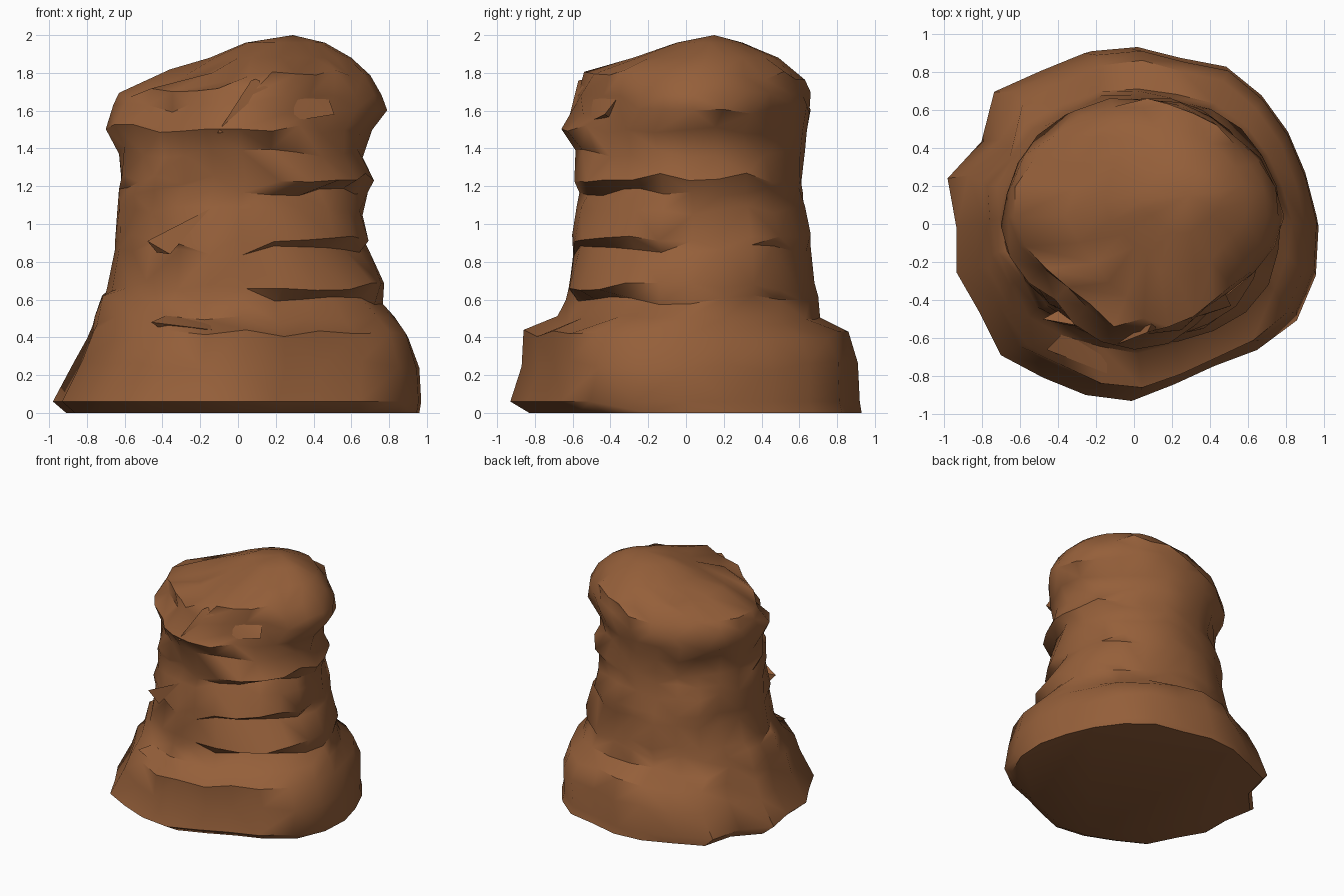
import bpy, bmesh, math, random
from mathutils import Vector

random.seed(4)
cube = bpy.data.objects.get("Cube")
if cube:
    bpy.data.objects.remove(cube, do_unlink=True)

brown = bpy.data.materials.new("rock brown")
brown.use_nodes = True
COLOR = (0.30, 0.115, 0.042, 1)
brown.diffuse_color = COLOR
brown.node_tree.nodes["Principled BSDF"].inputs["Base Color"].default_value = COLOR


def finish(name, bm):
    """Turn a bmesh into a shaded, coloured object."""
    bmesh.ops.recalc_face_normals(bm, faces=bm.faces)
    mesh = bpy.data.meshes.new(name)
    bm.to_mesh(mesh)
    bm.free()
    mesh.materials.append(brown)
    obj = bpy.data.objects.new(name, mesh)
    bpy.context.collection.objects.link(obj)
    bpy.ops.object.select_all(action="DESELECT")
    obj.select_set(True)
    bpy.context.view_layer.objects.active = obj
    bpy.ops.object.shade_smooth_by_angle(angle=math.radians(42))


# Outlines of foot and head: radius every 15 degrees
FOOT = [.98, .95, .95, .96, .97, .92, .95, .96, .96, 1.02, .91, 1.0,
        .92, .95, .92, .97, .93, .93, .93, .87, .86, .93, 1.0, 1.0]
HEAD = [1, .98, .95, .94, .95, .98, 1, 1, 1, 1, 1, 1,
        1, .95, .88, .83, .87, .95, 1, .96, .9, .86, .9, .96]
N = len(FOOT)

# Rings: height, x min, x max, y min, y max, ledge push, ledge angle
RINGS = [
    (0, -.91, .96, -.83, .93, 0, 0), (.06, -.98, .97, -.93, .92, 0, 0),
    (.25, -.87, .96, -.87, .91, 0, 0), (.41, -.80, .90, -.86, .86, 0, 0),
    (.49, -.77, .83, -.68, .71, 0, 0), (.60, -.72, .77, -.64, .70, -.06, -46),
    (.67, -.69, .77, -.62, .68, .04, -42), (.86, -.65, .70, -.60, .66, -.06, -50),
    (.92, -.65, .68, -.60, .66, .04, -46), (1.07, -.64, .66, -.58, .63, -.01, -50),
    (1.17, -.63, .69, -.57, .62, -.06, -48), (1.24, -.62, .72, -.58, .61, .02, -54),
    (1.38, -.63, .66, -.60, .63, -.02, -75), (1.50, -.70, .71, -.66, .64, 0, 0),
    (1.61, -.66, .79, -.58, .66, 0, 0), (1.69, -.63, .76, -.57, .66, 0, 0),
    (1.79, -.36, .70, -.54, .63, 0, 0), (1.88, -.15, .60, -.28, .49, 0, 0),
    (1.96, .04, .46, -.05, .30, 0, 0)]


def ring_points(z, x0, x1, y0, y1, push, angle):
    foot = min(1, max(0, (.75 - z) / .4))
    head = min(1, max(0, (z - 1.3) / .2))
    pts = []
    for i in range(N):
        t = math.tau * i / N
        rough = random.uniform(-.03, .03) * (1 - foot)
        f = 1 + foot * (FOOT[i] - 1) + head * (HEAD[i] - 1) + rough
        pts.append(Vector((f * math.cos(t), f * math.sin(t), z)))
    # Fit the rough ring to its extents
    for axis, lo, hi in ((0, x0, x1), (1, y0, y1)):
        a, b = min(p[axis] for p in pts), max(p[axis] for p in pts)
        for p in pts:
            p[axis] = lo + (p[axis] - a) / (b - a) * (hi - lo)
    # Push short ledges in or out, and roughen heights
    for i, p in enumerate(pts):
        t = math.tau * i / N
        w = max(0, math.cos(t - math.radians(angle))) ** 8
        p.xy += Vector((math.cos(t), math.sin(t))) * push * w
        if .06 < z < 1.85:
            p.z += random.uniform(-.03, .03) * (1 - .4 * w)
    return pts


# Main boulder: lofted rings, closed below and drawn to a peak
bm = bmesh.new()
loops = [[bm.verts.new(p) for p in ring_points(*r)] for r in RINGS]
bm.faces.new(loops[0])
for low, high in zip(loops, loops[1:]):
    for i in range(N):
        j = (i + 1) % N
        a, b, c, d = low[i], low[j], high[j], high[i]
        if random.random() < .5:
            bm.faces.new((a, b, c))
            bm.faces.new((a, c, d))
        else:
            bm.faces.new((a, b, d))
            bm.faces.new((b, c, d))
peak = bm.verts.new((.29, .15, 2))
for i in range(N):
    bm.faces.new((loops[-1][i], loops[-1][(i + 1) % N], peak))
finish("boulder", bm)


def shard(name, points):
    """Angular chip of rock wrapped around a few points."""
    chip = bmesh.new()
    for p in points:
        chip.verts.new(p)
    bmesh.ops.convex_hull(chip, input=chip.verts)
    finish(name, chip)


# Chips standing out of the front
shard("front_spur", [(-.48, -.50, .91), (-.36, -.53, .84), (-.43, -.48, .85),
                     (-.15, -.56, 1.08), (-.30, -.40, .95)])
shard("front_slab", [(-.37, -.57, .52), (-.46, -.66, .48), (.02, -.85, .42),
                     (.20, -.78, .42), (.1, -.6, .45), (-.2, -.6, .3)])
shard("brow_wedge", [(.07, -.57, 1.76), (-.11, -.64, 1.48), (.51, -.43, 1.58),
                     (.2, -.3, 1.8), (0, -.3, 1.5), (.45, -.3, 1.75)])
